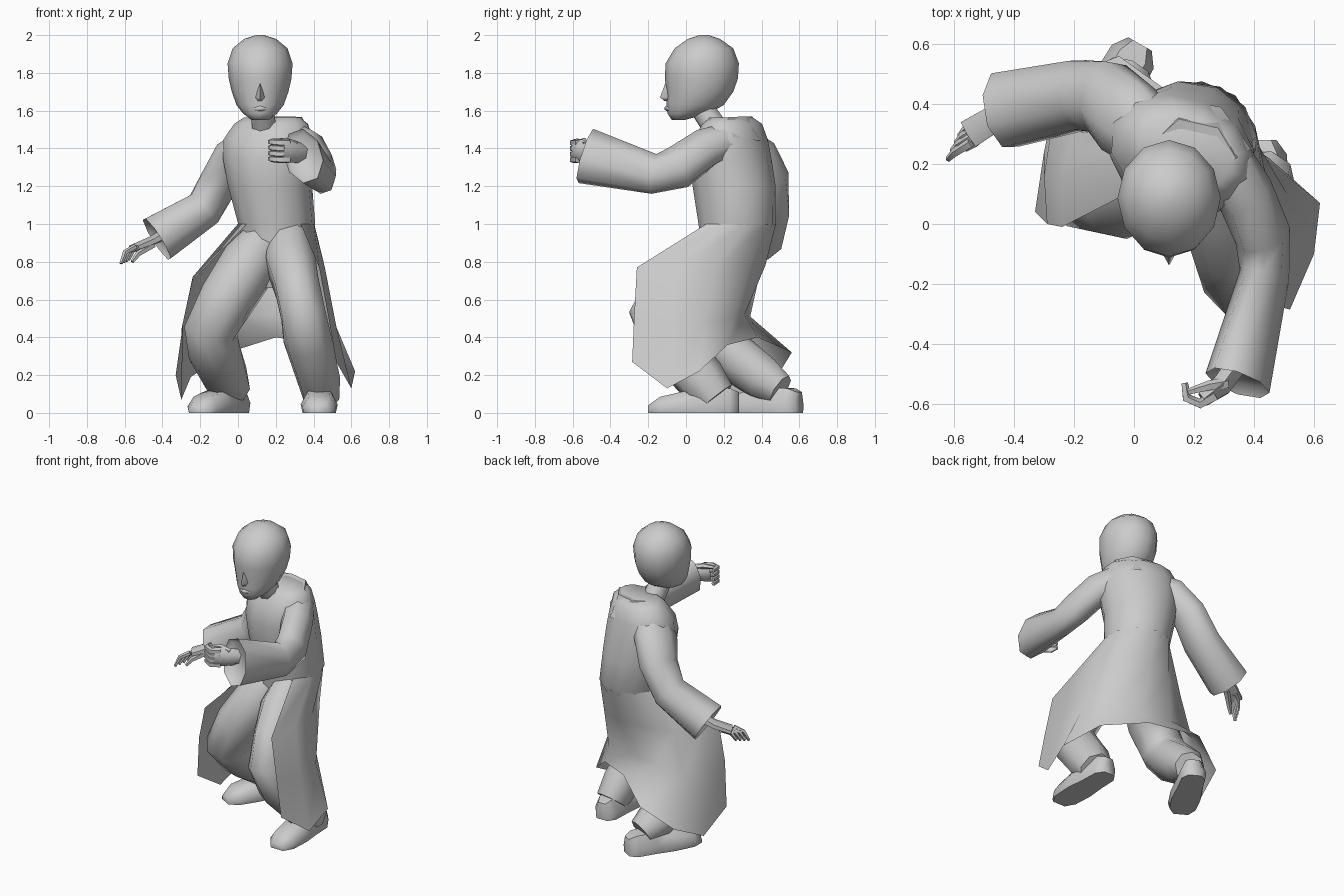
import bpy, bmesh, math
from mathutils import Vector as V


def make(name, rings, closed=True, caps=True, angle=62):
    """Skin a series of point rows into a surface."""
    bm = bmesh.new()
    rows = [[bm.verts.new(p) for p in r] for r in rings]
    n = len(rows[0])
    for a, b in zip(rows, rows[1:]):
        for i in range(n if closed else n - 1):
            j = (i + 1) % n
            bm.faces.new((a[i], a[j], b[j], b[i]))
    if caps and closed:
        bm.faces.new(rows[0])
        bm.faces.new(rows[-1])
    bmesh.ops.recalc_face_normals(bm, faces=bm.faces)
    me = bpy.data.meshes.new(name)
    bm.to_mesh(me)
    bm.free()
    ob = bpy.data.objects.new(name, me)
    bpy.context.collection.objects.link(ob)
    bpy.ops.object.select_all(action='DESELECT')
    bpy.context.view_layer.objects.active = ob
    ob.select_set(True)
    bpy.ops.object.shade_smooth_by_angle(angle=math.radians(angle))
    return ob


def tube(name, path, n=8, ref=(0, 0, 1), recess=0):
    """Limb through (x, y, z, side radius, ref radius) stations; recess hollows the end."""
    pts = [V(p[:3]) for p in path]
    rings = []
    for i, p in enumerate(path):
        t = (pts[min(i + 1, len(pts) - 1)] - pts[max(i - 1, 0)]).normalized()
        u = V(ref).cross(t).normalized()
        v = t.cross(u)
        rings.append([pts[i] + u * p[3] * math.cos(k) + v * p[4] * math.sin(k)
                      for k in [math.tau * (j + .5) / n for j in range(n)]])
    if recess:
        back = (pts[-2] - pts[-1]).normalized() * recess
        rings.append([pts[-1].lerp(p, .85) + back for p in rings[-1]])
    return make(name, rings)


# Torso, turned toward its right
ca, sa = math.cos(math.radians(-24)), math.sin(math.radians(-24))
torso = [(.66, .19, .2, .08, .08), (.78, .2, .22, .15, .14), (.93, .2, .26, .185, .185),
         (1.0, .205, .27, .205, .205), (1.2, .17, .255, .225, .22), (1.35, .16, .235, .25, .21),
         (1.45, .16, .235, .25, .185), (1.53, .175, .245, .21, .145), (1.565, .18, .24, .16, .1)]
make("torso", [[(x + a * math.cos(t) * ca - b * math.sin(t) * sa,
                 y + a * math.cos(t) * sa + b * math.sin(t) * ca, z)
                for t in [math.tau * i / 12 for i in range(12)]] for z, x, y, a, b in torso])

# Neck
tube("neck", [(.14, .16, 1.5, .07, .07), (.125, .08, 1.62, .065, .065)], 8, (0, 1, 0))

# Head: height, front y, back y, half width
head = [(1.55, -.075, -.01, .045), (1.585, -.098, .12, .09), (1.63, -.103, .2, .125),
        (1.7, -.103, .25, .15), (1.77, -.112, .275, .166), (1.85, -.108, .28, .172),
        (1.93, -.06, .25, .145), (1.98, .01, .18, .085), (2.0, .07, .12, .02)]
make("head", [[(.117 + w * math.sin(t), (f + b) / 2 - (b - f) / 2 * math.cos(t), z)
               for t in [math.tau * i / 12 for i in range(12)]] for z, f, b, w in head])

# Nose and lips
make("nose", [[(.107, -.09, 1.75), (.127, -.09, 1.75), (.117, -.108, 1.75)],
              [(.09, -.09, 1.67), (.144, -.09, 1.67), (.117, -.138, 1.67)],
              [(.1, -.09, 1.65), (.134, -.09, 1.65), (.117, -.112, 1.65)]])
tube("lips", [(.085, -.085, 1.61, .008, .008), (.117, -.102, 1.612, .014, .014),
              (.149, -.085, 1.61, .008, .008)], 6)

# Sleeves with open cuffs
tube("left_sleeve", [(.31, .19, 1.43, .1, .1), (.37, .1, 1.4, .095, .11), (.43, -.04, 1.3, .09, .12),
                     (.435, -.17, 1.265, .08, .11), (.345, -.53, 1.36, .105, .155)], 8, (-.35, 0, 1), .03)
tube("right_sleeve", [(.06, .28, 1.43, .12, .09), (-.02, .35, 1.37, .14, .1),
                      (-.09, .42, 1.24, .13, .105), (-.18, .43, 1.08, .125, .11),
                      (-.43, .38, .92, .135, .135)], 8, (-.5, 0, 1), .03)

# Clenched left hand
tube("left_palm", [(.35, -.46, 1.37, .04, .05), (.29, -.54, 1.385, .04, .06),
                   (.23, -.585, 1.39, .028, .062)], 6)
for i in range(4):
    z = 1.34 + .03 * i
    tube("left_finger", [(.27, -.57, z, .022, .019), (.22, -.6, z, .018, .019),
                         (.175, -.58, z + .005, .017, .018), (.168, -.53, z + .005, .012, .014)], 5)
tube("left_thumb", [(.31, -.53, 1.42, .02, .02), (.25, -.54, 1.44, .018, .018),
                    (.18, -.56, 1.44, .011, .011)], 5)

# Open right hand
tube("right_palm", [(-.4, .38, .94, .04, .03), (-.46, .355, .91, .05, .025),
                    (-.55, .3, .875, .055, .02)], 6)
for i in range(4):
    s = (i - 1.5) * .026
    base, tip = V((-.525 + s * .5, .31 + s, .88)), V((-.6 + s * .5, .255 + s, .8 + s * .25))
    mid = base.lerp(tip, .5) + V((-.015, -.005, .015))
    tube("right_finger", [(*base, .018, .015), (*mid, .016, .014), (*tip, .01, .009)], 5)
tube("right_thumb", [(-.45, .34, .89, .02, .02), (-.53, .27, .84, .016, .016),
                     (-.56, .25, .8, .01, .01)], 5)

# Trouser legs
tube("left_leg", [(.27, .2, .92, .12, .13), (.28, .08, .8, .14, .16), (.315, -.06, .66, .125, .165),
                  (.345, -.165, .52, .125, .145), (.37, -.1, .38, .13, .14),
                  (.425, .08, .18, .115, .135), (.438, .16, .08, .1, .11)], 8, (0, -1, .4))
tube("right_leg", [(.15, .24, .92, .12, .13), (.06, .17, .79, .155, .165), (-.06, .1, .6, .15, .155),
                   (-.145, .11, .44, .145, .145), (-.125, .22, .32, .14, .135),
                   (-.06, .41, .18, .12, .125), (-.02, .5, .12, .09, .09)], 8, (0, -1, .4))


def shoe(name, heel, toe):
    heel, toe = V((*heel, 0)), V((*toe, 0))
    side = (toe - heel).normalized().cross(V((0, 0, 1)))
    rings = []
    for t, w, h in [(0, .045, .11), (.1, .08, .13), (.35, .085, .135), (.6, .098, .115),
                    (.87, .09, .085), (1, .05, .04)]:
        c = heel.lerp(toe, t)
        rings.append([c + side * w * s + V((0, 0, h * k)) for s, k in
                      [(-.9, 0), (.9, 0), (1, .4), (.6, 1), (-.6, 1), (-1, .4)]])
    make(name, rings)


# Shoes
shoe("left_shoe", (.43, .28), (.43, -.2))
shoe("right_shoe", (.02, .6), (-.22, .18))

# Open coat skirt: rows from waist to hem, right front round the back to left front
waist = [(.205 + .207 * math.cos(t), .27 + .207 * math.sin(t), 1.0)
         for t in [math.radians(220 - 34 * i) for i in range(9)]]
rows = [waist,
    [(-.24, -.01, .7), (-.24, .16, .72), (-.12, .3, .74), (.06, .4, .78), (.22, .42, .78),
     (.37, .34, .77), (.44, .16, .77), (.46, -.05, .77), (.43, -.26, .77)],
    [(-.29, 0, .48), (-.3, .16, .44), (-.2, .31, .47), (-.01, .34, .51), (.2, .31, .52),
     (.4, .25, .5), (.51, .1, .48), (.52, -.08, .46), (.48, -.275, .5)],
    [(-.33, .04, .2), (-.3, .24, .07), (-.25, .48, .19), (-.05, .56, .32), (.2, .38, .4),
     (.45, .22, .36), (.62, .07, .22), (.6, -.1, .13), (.52, -.285, .27)]]
make("coat_skirt", rows, closed=False)

# Raised collar across the back of the shoulders
make("collar", [[(-.01, .3, 1.49), (.12, .42, 1.43), (.29, .39, 1.44), (.39, .25, 1.46)],
                [(.04, .25, 1.56), (.15, .35, 1.57), (.28, .32, 1.57), (.34, .22, 1.565)],
                [(.08, .2, 1.54), (.15, .22, 1.55), (.2, .22, 1.55), (.25, .16, 1.54)]], closed=False)
